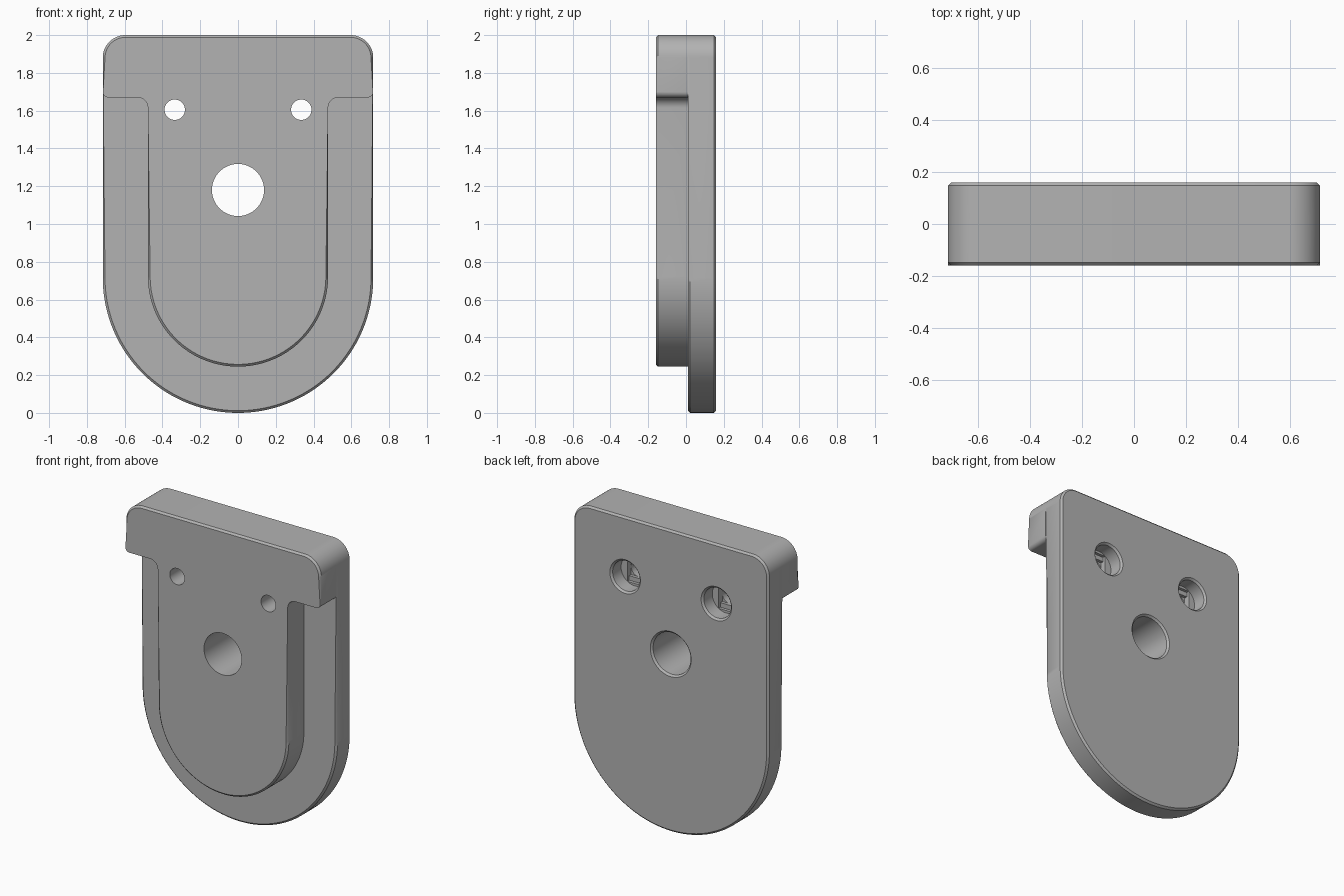
import bpy, bmesh, math
from mathutils import Vector, Matrix

if "Cube" in bpy.data.objects:
    bpy.data.objects.remove(bpy.data.objects["Cube"], do_unlink=True)

HALF, INNER, TOP = 0.716, 0.477, 2.0      # half widths and height
FRONT, STEP, BACK = -0.16, 0.01, 0.16     # depth levels
LEDGE, CHAMFER = 1.67, 0.012

grey = bpy.data.materials.new("grey_plastic")
grey.use_nodes = True
grey.diffuse_color = (0.45, 0.45, 0.45, 1)
grey.node_tree.nodes["Principled BSDF"].inputs["Base Color"].default_value = (0.45, 0.45, 0.45, 1)


def rounded(corners):
    """Outline of right-angled corners (x, z, radius, segments), rounded."""
    points = []
    for i, (x, z, r, n) in enumerate(corners):
        here = Vector((x, z))
        a = (Vector(corners[i - 1][:2]) - here).normalized() * r
        b = (Vector(corners[(i + 1) % len(corners)][:2]) - here).normalized() * r
        for k in range(n + 1):
            t = math.pi / 2 * k / n
            p = here + a * (1 - math.sin(t)) + b * (1 - math.cos(t))
            if not points or (p - points[-1]).length > 1e-4:
                points.append(p)
    return points


def finish(name, bm):
    bmesh.ops.recalc_face_normals(bm, faces=bm.faces)
    mesh = bpy.data.meshes.new(name)
    bm.to_mesh(mesh)
    bm.free()
    mesh.materials.append(grey)
    obj = bpy.data.objects.new(name, mesh)
    bpy.context.collection.objects.link(obj)
    return obj


def slab(name, outline, y0, y1, chamfered):
    """Extrude an outline in depth, then chamfer the rim edges the rule picks."""
    bm = bmesh.new()
    face = bm.faces.new([bm.verts.new((p.x, y0, p.y)) for p in outline])
    new = bmesh.ops.extrude_face_region(bm, geom=[face])["geom"]
    bmesh.ops.translate(bm, verts=[g for g in new if isinstance(g, bmesh.types.BMVert)],
                        vec=(0, y1 - y0, 0))
    rim = [e for e in bm.edges
           if abs(e.verts[0].co.y - e.verts[1].co.y) < 1e-5
           and chamfered((e.verts[0].co + e.verts[1].co) / 2)]
    bmesh.ops.bevel(bm, geom=rim, offset=CHAMFER, segments=1, affect='EDGES')
    return finish(name, bm)


def lathe(name, profile, x, z, n=64):
    """Cutter turned about the depth axis from (radius, y) points."""
    bm = bmesh.new()
    rings = [[bm.verts.new((x + r * math.cos(math.tau * k / n), y,
                            z + r * math.sin(math.tau * k / n))) for k in range(n)]
             for r, y in profile]
    for a, b in zip(rings, rings[1:]):
        for k in range(n):
            bm.faces.new((a[k], a[(k + 1) % n], b[(k + 1) % n], b[k]))
    bm.faces.new(rings[0])
    bm.faces.new(rings[-1])
    return finish(name, bm)


def block(name, x, z, y0, y1, width, height):
    bm = bmesh.new()
    bmesh.ops.create_cube(bm, size=1, matrix=Matrix.Translation((x, (y0 + y1) / 2, z))
                          @ Matrix.Diagonal((width, y1 - y0, height, 1)))
    return finish(name, bm)


def combine(target, other, operation):
    mod = target.modifiers.new(operation, 'BOOLEAN')
    mod.operation, mod.object, mod.solver = operation, other, 'EXACT'
    bpy.context.view_layer.objects.active = target
    bpy.ops.object.modifier_apply(modifier=mod.name)
    bpy.data.objects.remove(other, do_unlink=True)


# Back plate: round-bottomed, chamfered except where the head sits flush
plate = slab("mounting_plate",
             rounded([(HALF, TOP, 0.12, 16), (-HALF, TOP, 0.12, 16),
                      (-HALF, 0, HALF, 40), (HALF, 0, HALF, 40)]),
             STEP, BACK, lambda p: p.y > 0.1 or p.z < LEDGE - 0.2)

# Raised front: wide head with a narrower tongue below
raised = slab("raised_front",
              rounded([(HALF, TOP, 0.12, 16), (-HALF, TOP, 0.12, 16),
                       (-HALF, LEDGE, 0.03, 6), (-INNER, LEDGE, 0.055, 8),
                       (-INNER, 0.245, INNER, 40), (INNER, 0.245, INNER, 40),
                       (INNER, LEDGE, 0.055, 8), (HALF, LEDGE, 0.03, 6)]),
              FRONT, STEP,
              lambda p: p.y < 0 and (p.z > LEDGE + 0.04 or p.z < LEDGE - 0.06))
combine(plate, raised, 'UNION')

# Centre hole with a chamfered back rim
R = 0.138
combine(plate, lathe("centre_cutter", [(R, -0.3), (R, BACK - CHAMFER),
                                       (R + 0.022, BACK + 0.01)], 0, 1.18), 'DIFFERENCE')

# Screw holes: counterbored from the back, with a slot and a square step
r, bore, floor = 0.054, 0.1, 0.06
for side in (-1, 1):
    x, z = side * 0.335, 1.605
    combine(plate, lathe("bore_cutter", [(bore, floor), (bore, BACK - CHAMFER),
                                         (bore + 0.022, BACK + 0.01)], x, z), 'DIFFERENCE')
    combine(plate, block("slot_cutter", x, z, floor - 0.02, floor + 0.01,
                         2 * r, 1.68 * bore), 'DIFFERENCE')
    combine(plate, block("square_cutter", x, z, floor - 0.04, floor, 2 * r, 2 * r), 'DIFFERENCE')
    combine(plate, lathe("screw_cutter", [(r, -0.3), (r, floor)], x, z, 40), 'DIFFERENCE')

plate.select_set(True)
bpy.context.view_layer.objects.active = plate
bpy.ops.object.shade_smooth_by_angle(angle=math.radians(30))
